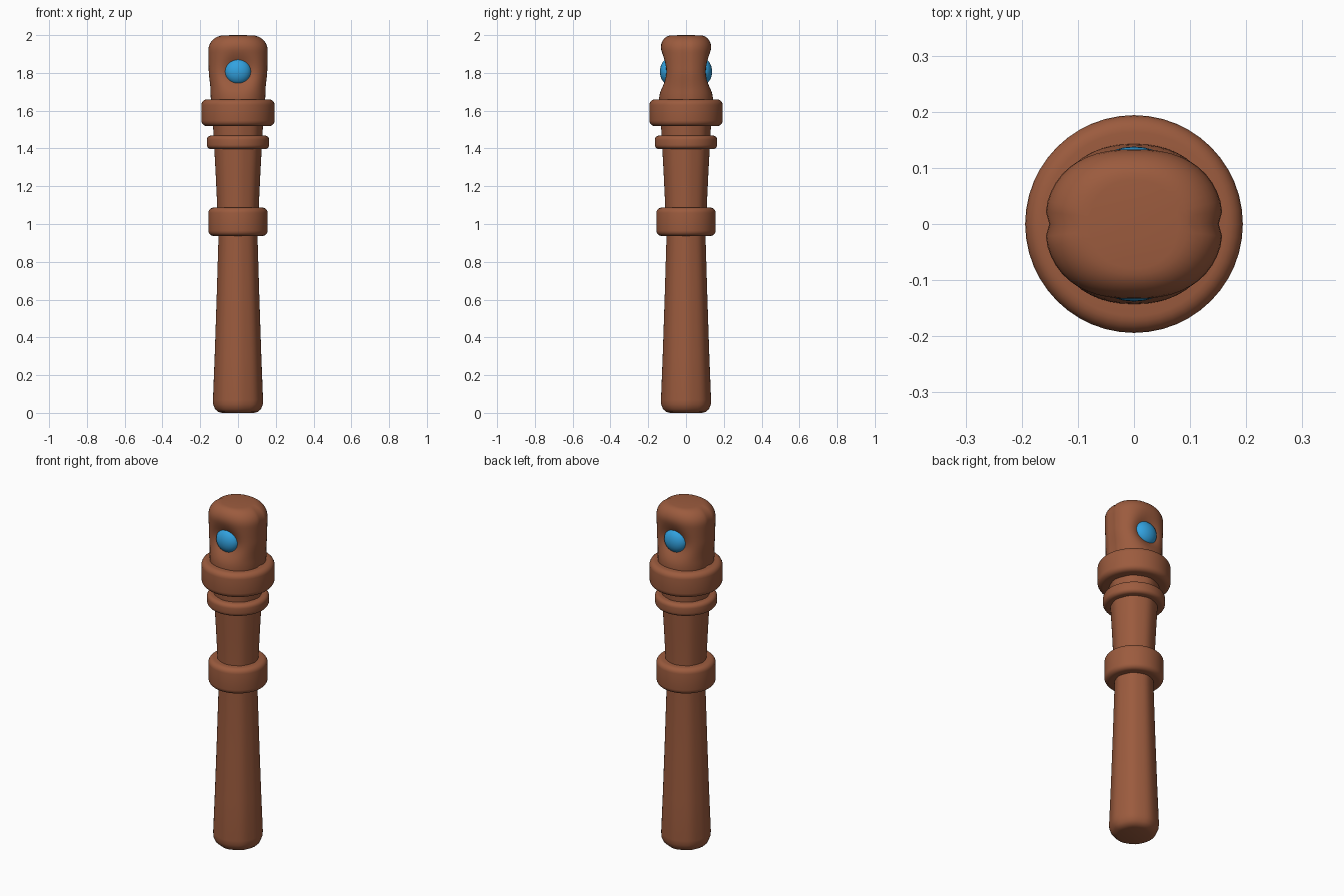
import bpy, bmesh, math

if "Cube" in bpy.data.objects:
    bpy.data.objects.remove(bpy.data.objects["Cube"])

SEG = 48


def material(name, rgb):
    m = bpy.data.materials.new(name)
    m.diffuse_color = (*rgb, 1)
    m.use_nodes = True
    m.node_tree.nodes["Principled BSDF"].inputs["Base Color"].default_value = m.diffuse_color
    return m


wood = material("brown wood", (0.33, 0.105, 0.048))
blue = material("blue gem", (0.032, 0.36, 0.74))


def loft(name, sections, mat, exponent=2.0, shape=None, angle=40):
    """Skin (z, rx, ry) superellipse sections; shape() may move each point."""
    bm = bmesh.new()
    rings = []
    for z, rx, ry in sections:
        ring = []
        for i in range(SEG):
            t = 2 * math.pi * i / SEG
            c, s = math.cos(t), math.sin(t)
            p = (rx * math.copysign(abs(c) ** (2 / exponent), c),
                 ry * math.copysign(abs(s) ** (2 / exponent), s), z)
            ring.append(bm.verts.new(shape(*p) if shape else p))
        rings.append(ring)
    for a, b in zip(rings, rings[1:]):
        for i in range(SEG):
            j = (i + 1) % SEG
            bm.faces.new((a[i], a[j], b[j], b[i]))
    bm.faces.new(rings[0][::-1])
    bm.faces.new(rings[-1])
    return finish(name, bm, mat, angle)


def finish(name, bm, mat, angle):
    bmesh.ops.recalc_face_normals(bm, faces=bm.faces)
    me = bpy.data.meshes.new(name)
    bm.to_mesh(me)
    bm.free()
    ob = bpy.data.objects.new(name, me)
    bpy.context.collection.objects.link(ob)
    me.materials.append(mat)
    bpy.ops.object.select_all(action='DESELECT')
    ob.select_set(True)
    bpy.context.view_layer.objects.active = ob
    bpy.ops.object.shade_smooth_by_angle(angle=math.radians(angle))
    return ob


def carved(x, y, z):
    # gentle eight-sided hand-carved facets
    k = 1 + 0.012 * math.cos(8 * math.atan2(y, x))
    return x * k, y * k, z


# Handle with flared, rounded foot
handle = [(0.0, 0.085), (0.006, 0.105), (0.02, 0.120), (0.045, 0.130),
          (0.07, 0.131), (0.3, 0.122), (0.6, 0.112), (0.9, 0.103), (1.0, 0.103)]
loft("handle", [(z, r, r) for z, r in handle], wood, shape=carved)

# Upper shaft widening towards the head
upper = [(1.0, 0.107), (1.1, 0.109), (1.25, 0.116), (1.38, 0.123),
         (1.48, 0.128), (1.56, 0.134)]
loft("upper_shaft", [(z, r, r) for z, r in upper], wood, shape=carved)


# Rounded collars
def collar(name, z0, z1, r, b):
    prof = [(z0, r - 0.07)]
    for k in range(6):
        a = math.pi / 2 * k / 5
        prof.append((z0 + b * (1 - math.cos(a)), r - b + b * math.sin(a)))
    prof += [(z0 + z1 - z, q) for z, q in reversed(prof)]
    loft(name, [(z, q, q) for z, q in prof], wood)


collar("lower_collar", 0.937, 1.087, 0.157, 0.028)
collar("thin_collar", 1.397, 1.468, 0.165, 0.022)
collar("head_collar", 1.518, 1.66, 0.194, 0.03)


# Head with eye sockets front and back and a shallow groove on each side
def socket(x, y, z):
    d = 0.058 * math.exp(-(x * x + (z - 1.805) ** 2) / (2 * 0.058 ** 2))
    if abs(y) > 0.03:
        y -= math.copysign(min(d, abs(y) - 0.03), y)
    g = 0.008 * math.exp(-(y / 0.014) ** 2)
    if abs(x) > 0.1:
        x -= math.copysign(g, x)
    return x, y, z


def lerp_key(z, keys):
    for (z0, a0, b0), (z1, a1, b1) in zip(keys, keys[1:]):
        if z <= z1:
            f = (z - z0) / (z1 - z0)
            f = f * f * (3 - 2 * f)
            return z, a0 + (a1 - a0) * f, b0 + (b1 - b0) * f
    return keys[-1]


keys = [(1.60, 0.142, 0.142), (1.70, 0.147, 0.147), (1.82, 0.157, 0.142),
        (1.92, 0.159, 0.139)]
sections = [lerp_key(1.60 + 0.32 * i / 24, keys) for i in range(25)]
for k in range(1, 9):  # domed top
    a = math.pi / 2 * k / 8
    sections.append((1.92 + 0.078 * math.sin(a),
                     0.079 + 0.08 * math.cos(a), 0.079 + 0.06 * math.cos(a)))
sections.append((2.0, 0.03, 0.03))
loft("head", sections, wood, exponent=2.2, shape=socket, angle=60)

# Blue gems set in the sockets
for name, side in (("front_gem", -1), ("back_gem", 1)):
    bm = bmesh.new()
    bmesh.ops.create_uvsphere(bm, u_segments=24, v_segments=16, radius=1)
    for v in bm.verts:
        v.co = (v.co.x * 0.07, v.co.y * 0.046 + side * 0.092,
                v.co.z * 0.068 + 1.807)
    finish(name, bm, blue, 60)
